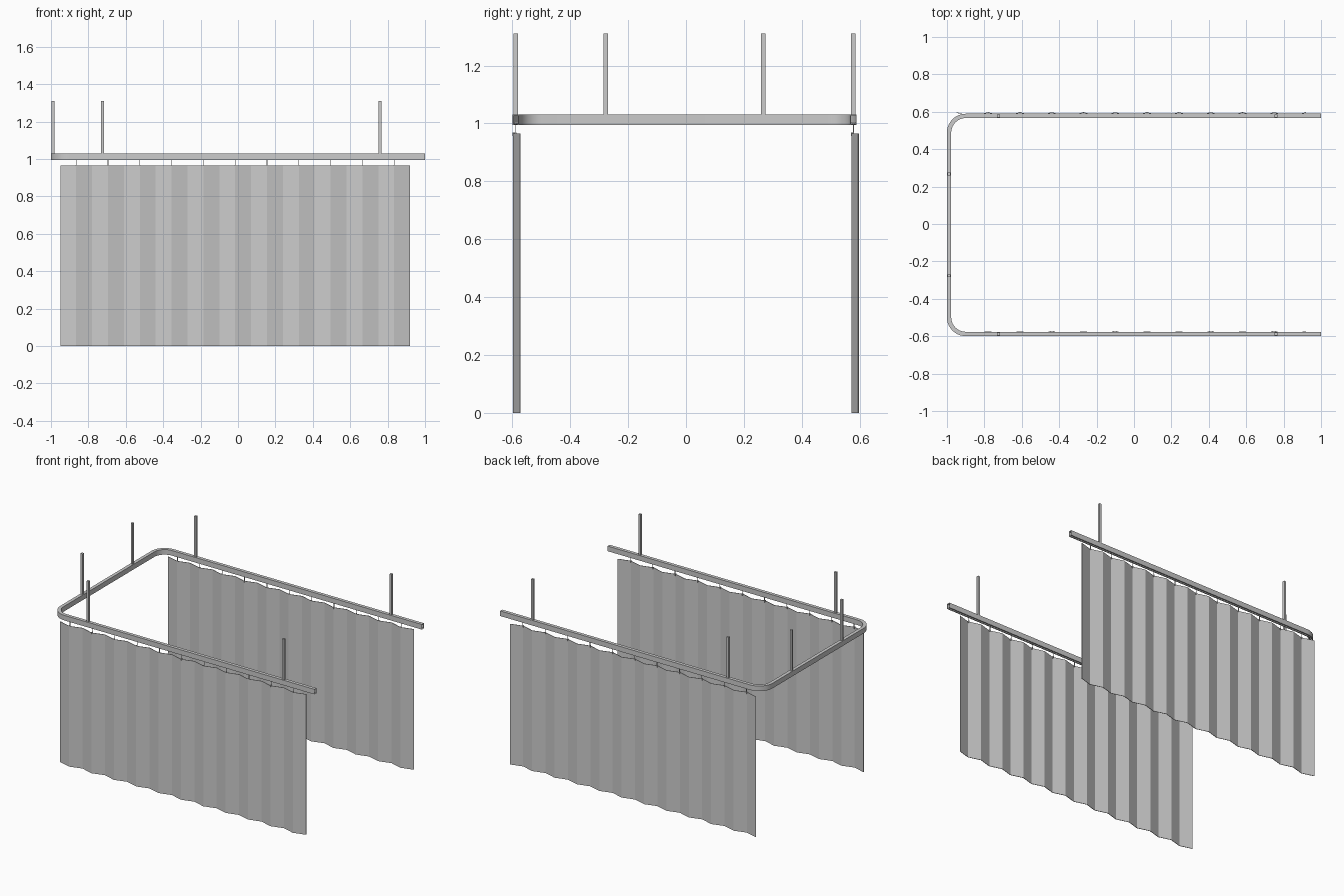
import bpy, bmesh, math

if "Cube" in bpy.data.objects:
    bpy.data.objects.remove(bpy.data.objects["Cube"])

RAIL_Y0 = -0.005            # rail centre line offset in y
HALF_X, HALF_Y = 0.989, 0.583
Z0, Z1 = 0.995, 1.03


def finish(name, bm):
    bmesh.ops.recalc_face_normals(bm, faces=bm.faces)
    me = bpy.data.meshes.new(name)
    bm.to_mesh(me)
    bm.free()
    ob = bpy.data.objects.new(name, me)
    bpy.context.collection.objects.link(ob)
    return ob


def add_box(bm, x, y, z, sx, sy, sz):
    verts = bmesh.ops.create_cube(bm, size=1)["verts"]
    bmesh.ops.scale(bm, vec=(sx, sy, sz), verts=verts)
    bmesh.ops.translate(bm, vec=(x, y, z), verts=verts)


# Rail: slotted channel swept along a U with rounded corners
R = 0.09
path = [(1.0, -HALF_Y, 0, -1)]          # x, y, outward normal
for cy, start in ((-HALF_Y + R, 270), (HALF_Y - R, 180)):
    for i in range(11):
        a = math.radians(start - 9 * i)
        c, s = math.cos(a), math.sin(a)
        path.append((-HALF_X + R + R * c, cy + R * s, c, s))
path.append((1.0, HALF_Y, 0, 1))

w, t, slot = 0.0115, 0.003, 0.005
half = [(slot, Z0), (w, Z0), (w, Z1)]
inner = [(w - t, Z1 - t), (w - t, Z0 + t), (slot, Z0 + t)]
profile = (half + [(-u, z) for u, z in reversed(half)]
           + [(-u, z) for u, z in reversed(inner)] + inner)

bm = bmesh.new()
rings = [[bm.verts.new((x + nx * u, y + ny * u + RAIL_Y0, z)) for u, z in profile]
         for x, y, nx, ny in path]
n = len(profile)
for r0, r1 in zip(rings, rings[1:]):
    for i in range(n):
        j = (i + 1) % n
        bm.faces.new((r0[i], r0[j], r1[j], r1[i]))
bm.faces.new(rings[0])
bm.faces.new(rings[-1])
rail = finish("curtain_rail", bm)
bpy.context.view_layer.objects.active = rail
rail.select_set(True)
bpy.ops.object.shade_smooth_by_angle(angle=math.radians(30))

# Ceiling hanger rods
rods = [(x, RAIL_Y0 + s * HALF_Y) for s in (-1, 1) for x in (-0.725, 0.76)]
rods += [(-HALF_X, RAIL_Y0 + s * 0.272) for s in (-1, 1)]
for k, (x, y) in enumerate(rods):
    bm = bmesh.new()
    add_box(bm, x, y, (1.028 + 1.31) / 2, 0.015, 0.015, 1.31 - 1.028)
    finish(f"hanger_rod_{k + 1}", bm)

# Pleated curtains and their hooks, one set on each long side
FOLDS, STEP, X0, TOP = 11, 0.085, -0.95, 0.965
for label, side in (("front", -1), ("back", 1)):
    cy = side * 0.5845
    ry = RAIL_Y0 + side * HALF_Y
    bm = bmesh.new()
    cols = []
    for i in range(FOLDS * 2 + 1):
        x, y = X0 + i * STEP, cy + (0.012 if i % 2 == 0 else -0.012)
        cols.append([bm.verts.new((x, y + d, z))
                     for d, z in ((-0.0015, 0), (0.0015, 0), (0.0015, TOP), (-0.0015, TOP))])
    for a, b in zip(cols, cols[1:]):
        for i in range(4):
            j = (i + 1) % 4
            bm.faces.new((a[i], a[j], b[j], b[i]))
    bm.faces.new(cols[0])
    bm.faces.new(cols[-1])
    finish(f"{label}_curtain", bm)

    bm = bmesh.new()
    for i in range(FOLDS):
        x = X0 + STEP * (2 * i + 1)
        add_box(bm, x, ry, 0.983, 0.003, 0.003, 0.04)           # stem
        add_box(bm, x, (ry + cy - 0.012) / 2, 0.962, 0.005,
                abs(ry - cy + 0.012) + 0.004, 0.012)            # clip
        add_box(bm, x, ry, 1.002, 0.012, 0.014, 0.006)          # glider in the rail
    finish(f"{label}_hooks", bm)
